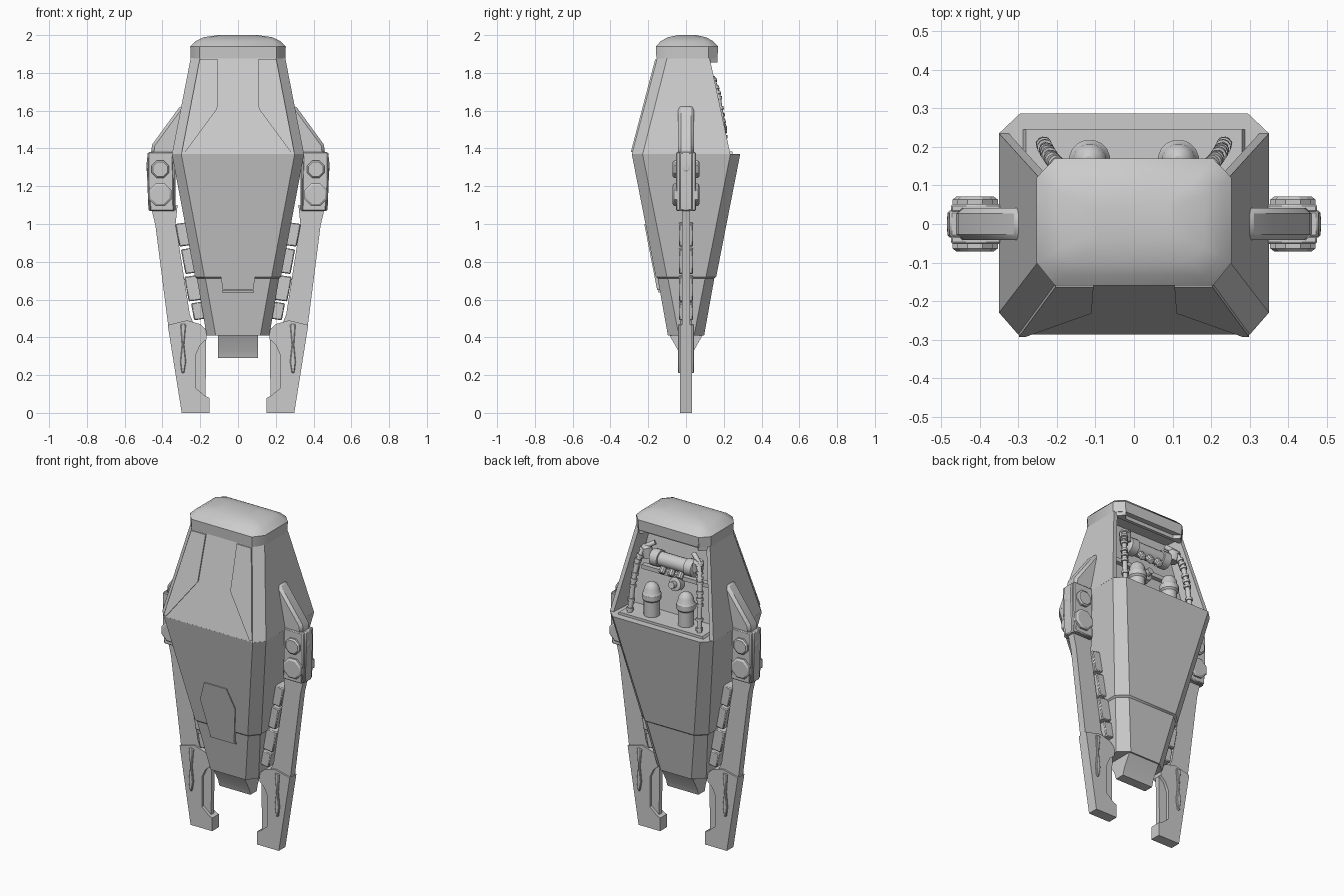
import bpy, bmesh, math
from mathutils import Vector

if "Cube" in bpy.data.objects:
    bpy.data.objects.remove(bpy.data.objects["Cube"])


def finish(name, bm, mirror=False, bevel=0.0, smooth=30):
    bmesh.ops.recalc_face_normals(bm, faces=bm.faces)
    me = bpy.data.meshes.new(name)
    bm.to_mesh(me)
    bm.free()
    ob = bpy.data.objects.new(name, me)
    bpy.context.collection.objects.link(ob)
    bpy.ops.object.select_all(action='DESELECT')
    ob.select_set(True)
    bpy.context.view_layer.objects.active = ob
    bpy.ops.object.shade_smooth_by_angle(angle=math.radians(smooth))
    if bevel:
        b = ob.modifiers.new("Bevel", 'BEVEL')
        b.width, b.segments, b.limit_method = bevel, 1, 'ANGLE'
    if mirror:
        ob.modifiers.new("Mirror", 'MIRROR')
    return ob


def loft(name, rings, **kw):
    """Skin a stack of equal-length point rings and cap both ends."""
    bm = bmesh.new()
    vs = [[bm.verts.new(p) for p in r] for r in rings]
    n = len(vs[0])
    for a, b in zip(vs, vs[1:]):
        for i in range(n):
            j = (i + 1) % n
            bm.faces.new((a[i], a[j], b[j], b[i]))
    bm.faces.new(vs[0][::-1])
    bm.faces.new(vs[-1])
    return finish(name, bm, **kw)


def plate(name, pts, y0, y1, **kw):
    """Polygon in x/z given thickness between y0 and y1 (numbers or functions of z)."""
    f = lambda y, z: y(z) if callable(y) else y
    return loft(name, [[(x, f(y, z), z) for x, z in pts] for y in (y0, y1)], **kw)


def turned(name, base, axis, profile, sides=16, **kw):
    """Stack of (radius, distance) circles along an axis."""
    q = Vector((0, 0, 1)).rotation_difference(Vector(axis))
    rings = [[Vector(base) + q @ Vector((r * math.cos(t), r * math.sin(t), h))
              for t in [(i + .5) * math.tau / sides for i in range(sides)]] for r, h in profile]
    return loft(name, rings, **kw)


def mirrored(right):
    return right + [(-x, y, z) for x, y, z in reversed(right)]


def octagon(z, p, inset=0.0):
    fx, yf, w, ysf, ysb, bx, yb = p
    s = inset
    return mirrored([(fx - s / 2, yf + s, z), (w - s, ysf + s / 2, z),
                     (w - s, ysb - s / 2, z), (bx - s / 2, yb - s, z)])


def mix(a, b, t):
    return [i + (j - i) * t for i, j in zip(a, b)]


# Lower hull: tapering octagon with a step where the front armour ends
LOW = (0.12, -0.10, 0.17, -0.04, 0.045, 0.105, 0.10)
MID = (0.30, -0.287, 0.35, -0.23, 0.235, 0.295, 0.287)
step = mix(LOW, MID, 0.32)
loft("lower_hull", [octagon(0.41, LOW, 0.004), octagon(0.712, step, 0.010),
                    octagon(0.72, step), octagon(1.37, MID)])
loft("tail_block", [mirrored([(0.105, -a, z), (0.105, a, z)])
                    for a, z in ((0.03, 0.29), (0.042, 0.33), (0.098, 0.43))])


# Upper hull: open at the back, with thin side walls around the machinery bay
def bay_ring(z, fx, yf, w, ysf, ysb, yin):
    return mirrored([(fx, yf, z), (w, ysf, z), (w, ysb, z), (w - 0.025, ysb, z), (w - 0.035, yin, z)])


loft("upper_hull", [bay_ring(1.368, 0.30, -0.287, 0.35, -0.23, 0.235, 0.09),
                    bay_ring(1.88, 0.20, -0.153, 0.25, -0.10, 0.125, 0.02)])
plate("shelf_lip", [(-0.29, 1.365), (0.29, 1.365), (0.28, 1.385), (-0.28, 1.385)], 0.08, 0.245)

# Domed cap with an overhanging rear lip
CAP = (0.205, -0.16, 0.253, -0.10, 0.12, 0.205, 0.17)


def cap_ring(z, sx, sy):
    return [(x * sx, 0.005 + (y - 0.005) * sy, z) for x, y, _ in octagon(z, CAP)]


loft("top_cap", [cap_ring(1.877, 0.99, 0.98), cap_ring(1.94, 1, 1), cap_ring(1.968, 0.89, 0.84),
                 cap_ring(1.988, 0.73, 0.62), cap_ring(2.0, 0.42, 0.3)], smooth=40)
loft("rear_lip", [mirrored([(0.245, 0.115, z), (0.2, 0.168, z), (0.17, 0.135, z)]) for z in (1.855, 1.90)])


# Front armour panels following the two front slopes
def front(z, out=0.0):
    if z > 1.37:
        y = -0.287 + (z - 1.37) * 0.134 / 0.51
    else:
        y = -0.287 + (1.37 - z) * 0.187 / 0.96
    return y - out


plate("shoulder_panel", [(0.105, 1.872), (0.203, 1.872), (0.298, 1.38), (0.28, 1.38), (0.11, 1.61)],
      lambda z: front(z, -0.01), lambda z: front(z, 0.008), mirror=True)
plate("belly_hatch", [(-0.075, 1.0), (0.075, 1.0), (0.118, 0.88), (0.08, 0.65), (-0.08, 0.65), (-0.118, 0.88)],
      lambda z: front(z, -0.02), lambda z: front(z, 0.006))
plate("hatch_sill", [(-0.085, 0.637), (0.085, 0.637), (0.085, 0.648), (-0.085, 0.648)],
      lambda z: front(z, -0.02), lambda z: front(z, 0.002))

# Shoulder fins and the joint housings below them
plate("shoulder_fin", [(0.27, 1.63), (0.302, 1.63), (0.455, 1.42), (0.462, 1.36), (0.32, 1.36)],
      -0.042, 0.042, mirror=True, bevel=0.015)
plate("joint_core", [(0.33, 1.38), (0.478, 1.38), (0.484, 1.32), (0.474, 1.07), (0.33, 1.07)],
      -0.035, 0.035, mirror=True, bevel=0.006)
for side, s in (("front", -1), ("back", 1)):
    plate("joint_cover_" + side, [(0.345, 1.38), (0.475, 1.38), (0.475, 1.20), (0.465, 1.07), (0.34, 1.07)],
          s * 0.03, s * 0.052, mirror=True, bevel=0.005)
    for z, r in ((1.29, 0.05), (1.155, 0.064)):
        turned("joint_bolt_" + side, (0.412, s * 0.045, z), (0, s, 0),
               [(r, 0), (r, 0.018), (r * 0.82, 0.026)], sides=8, mirror=True)
turned("joint_side_knob", (0.455, 0, 1.30), (1, 0, 0), [(0.03, 0), (0.03, 0.022), (0.018, 0.03)],
       sides=10, mirror=True)


# Legs: upper strip, stepped spacer blocks, hooked foot with thin insert
def hull_x(z):
    return 0.17 + (z - 0.41) * 0.1875


plate("upper_leg", [(0.32, 1.10), (0.458, 1.08), (0.437, 0.99), (0.368, 0.45), (0.225, 0.45), (0.255, 0.52),
                    (0.33, 1.0)], -0.022, 0.022, mirror=True)
for a, b, w in ((0.89, 1.01, 0.05), (0.745, 0.875, 0.045), (0.60, 0.73, 0.055), (0.50, 0.59, 0.045)):
    plate("leg_spacer", [(hull_x(a) - 0.02, a), (hull_x(a) + w, a - 0.01), (hull_x(b) + w, b - 0.01),
                         (hull_x(b) - 0.02, b)], -0.038, 0.038, mirror=True, bevel=0.005)
plate("lower_leg", [(0.372, 0.465), (0.27, 0.49), (0.20, 0.47), (0.167, 0.44), (0.167, 0.39), (0.20, 0.36),
                    (0.222, 0.31), (0.222, 0.13), (0.175, 0.09), (0.152, 0.08), (0.152, 0), (0.298, 0)],
      -0.032, 0.032, mirror=True)
plate("leg_insert", [(0.168, 0.40), (0.24, 0.40), (0.24, 0.08), (0.172, 0.08)], -0.014, 0.014, mirror=True)
plate("leg_dart", [(0.275, 0.47), (0.305, 0.47), (0.297, 0.36), (0.306, 0.27), (0.298, 0.21), (0.285, 0.21),
                   (0.275, 0.27), (0.285, 0.36)], -0.042, 0.042, mirror=True, bevel=0.004)

# Machinery bay: domed tanks
turned("tank", (0.115, 0.165, 1.375), (0, 0, 1),
       [(0.045, 0), (0.045, 0.10), (0.054, 0.11), (0.054, 0.14), (0.047, 0.15), (0.043, 0.175),
        (0.03, 0.197), (0.012, 0.208)], mirror=True)
# Horizontal drum with collars and small ports
turned("drum", (-0.15, 0.11, 1.71), (1, 0, 0),
       [(0.035, 0), (0.05, 0.01), (0.05, 0.06), (0.042, 0.062), (0.042, 0.238), (0.05, 0.24),
        (0.05, 0.29), (0.035, 0.30)])
for x in (-0.06, 0.0, 0.06):
    turned("drum_port", (x, 0.115, 1.69), (0, 0.6, -0.8), [(0.02, 0), (0.02, 0.055), (0.013, 0.06)], sides=10)
turned("valve", (0, 0.07, 1.57), (0, 1, 0.2), [(0.04, 0), (0.04, 0.04), (0.02, 0.045), (0.02, 0.075)], sides=12)
plate("bay_rail", [(-0.24, 1.60), (0.24, 1.60), (0.24, 1.625), (-0.24, 1.625)], 0.03, 0.085)

# Ribbed hoses at both sides of the bay
path = [Vector(p) for p in ((0.13, 0.11, 1.80), (0.185, 0.14, 1.77), (0.212, 0.168, 1.68),
                            (0.225, 0.188, 1.56), (0.235, 0.208, 1.375))]
for s in (-1, 1):
    cu = bpy.data.curves.new("hose", 'CURVE')
    cu.dimensions, cu.bevel_depth, cu.bevel_resolution, cu.use_fill_caps = '3D', 0.015, 2, True
    sp = cu.splines.new('POLY')
    sp.points.add(len(path) - 1)
    for pt, p in zip(sp.points, path):
        pt.co = (p.x * s, p.y, p.z, 1)
    bpy.context.collection.objects.link(bpy.data.objects.new("hose", cu))
for a, b in zip(path[1:], path[2:]):
    for t in (0.05, 0.5, 0.8):
        turned("hose_rib", a.lerp(b, t), (b - a).normalized(), [(0.021, 0), (0.021, 0.016)], sides=12, mirror=True)
turned("hose_elbow", (0.165, 0.125, 1.71), (0.2, 0.1, 1), [(0.032, 0), (0.032, 0.06), (0.02, 0.075)],
       sides=12, mirror=True)
